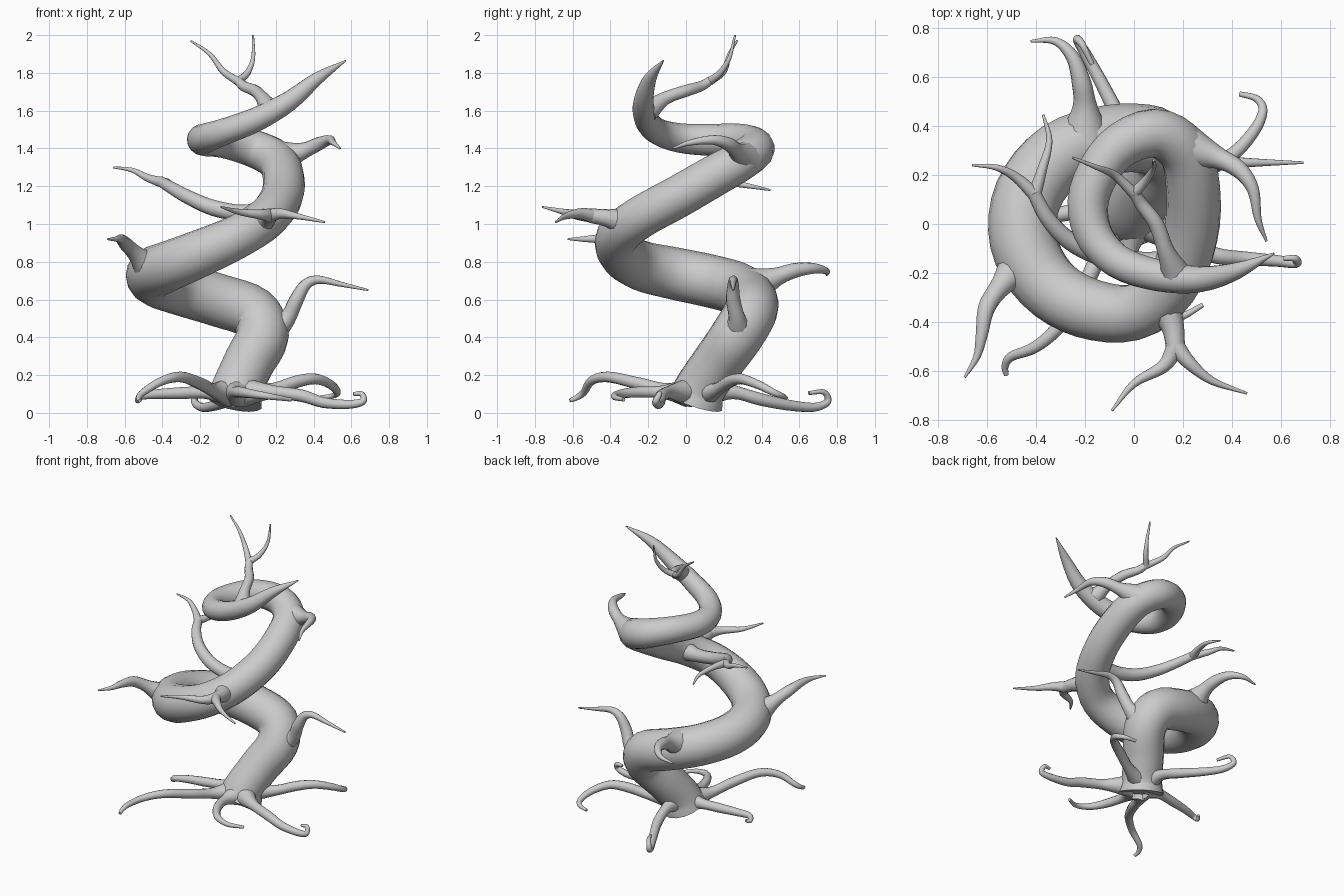
import bpy
from mathutils import Vector


def catmull(pts, steps):
    """Smooth a list of (x, y, z, radius) points."""
    p = [Vector(q) for q in pts]
    p = [2 * p[0] - p[1]] + p + [2 * p[-1] - p[-2]]
    out = []
    for i in range(1, len(p) - 2):
        a, b, c, d = p[i - 1:i + 3]
        for s in range(steps):
            t = s / steps
            out.append(0.5 * (2 * b + (c - a) * t + (2 * a - 5 * b + 4 * c - d) * t * t
                              + (3 * b - a - 3 * c + d) * t ** 3))
    return out + [p[-2]]


def limb(name, pts, sides=4, steps=5):
    """Tapered round tube along a smooth path, turned into a mesh."""
    cu = bpy.data.curves.new(name, 'CURVE')
    cu.dimensions = '3D'
    cu.bevel_depth = 1.0
    cu.bevel_resolution = sides
    cu.use_fill_caps = True
    cu.twist_mode = 'MINIMUM'
    path = catmull(pts, steps)
    sp = cu.splines.new('POLY')
    sp.points.add(len(path) - 1)
    for point, q in zip(sp.points, path):
        point.co = (q[0], q[1], q[2], 1)
        point.radius = max(q[3], 0.003)
    sp.use_smooth = True
    tmp = bpy.data.objects.new(name + "_path", cu)
    bpy.context.collection.objects.link(tmp)
    bpy.context.view_layer.update()
    me = bpy.data.meshes.new_from_object(tmp.evaluated_get(bpy.context.evaluated_depsgraph_get()))
    bpy.data.objects.remove(tmp)
    ob = bpy.data.objects.new(name, me)
    bpy.context.collection.objects.link(ob)
    return ob


def taper(pts, r0, r1=0.005, flare=1.7):
    """Add radii to a path: flared where it leaves its parent, thin at the tip."""
    n = len(pts) - 1
    rs = [r0 + (r1 - r0) * i / n for i in range(n + 1)]
    rs[0] *= flare
    return [(*p, r) for p, r in zip(pts, rs)]


# Spiral trunk
limb("trunk", [
    (-0.02, 0.05, 0.06, 0.15), (0.0, 0.08, 0.14, 0.135), (0.06, 0.17, 0.27, 0.135),
    (0.13, 0.27, 0.41, 0.14), (0.08, 0.34, 0.53, 0.14), (-0.1, 0.345, 0.595, 0.14),
    (-0.3, 0.28, 0.655, 0.14), (-0.43, 0.12, 0.70, 0.14), (-0.45, -0.07, 0.74, 0.138),
    (-0.36, -0.24, 0.78, 0.132), (-0.2, -0.34, 0.845, 0.125), (0.0, -0.36, 0.935, 0.115),
    (0.15, -0.25, 1.03, 0.112), (0.23, -0.05, 1.14, 0.112), (0.24, 0.15, 1.255, 0.11),
    (0.2, 0.3, 1.34, 0.105), (0.08, 0.37, 1.40, 0.1), (-0.08, 0.3, 1.44, 0.09),
    (-0.18, 0.13, 1.445, 0.085), (-0.17, -0.03, 1.455, 0.078), (-0.07, -0.15, 1.49, 0.07),
    (0.1, -0.21, 1.555, 0.064), (0.27, -0.225, 1.65, 0.053), (0.42, -0.19, 1.77, 0.034),
    (0.57, -0.12, 1.865, 0.004)], sides=6, steps=4)

# Spreading roots
roots = [
    [(0.03, 0.02, 0.11), (0.18, -0.08, 0.11), (0.34, -0.13, 0.09), (0.45, -0.14, 0.055),
     (0.58, -0.15, 0.045), (0.66, -0.16, 0.06), (0.655, -0.14, 0.1), (0.61, -0.14, 0.1)],
    [(0.03, 0.1, 0.11), (0.17, 0.16, 0.12), (0.31, 0.23, 0.165), (0.41, 0.29, 0.18),
     (0.49, 0.38, 0.15), (0.525, 0.46, 0.11), (0.5, 0.51, 0.09), (0.43, 0.53, 0.08)],
    [(-0.02, 0.1, 0.11), (-0.02, 0.25, 0.11), (-0.05, 0.4, 0.07), (-0.12, 0.55, 0.04),
     (-0.19, 0.68, 0.03), (-0.23, 0.75, 0.06), (-0.21, 0.73, 0.11), (-0.17, 0.65, 0.105)],
    [(-0.05, 0.03, 0.11), (-0.13, -0.1, 0.12), (-0.2, -0.25, 0.155), (-0.3, -0.41, 0.19),
     (-0.4, -0.5, 0.17), (-0.5, -0.54, 0.11), (-0.525, -0.58, 0.08), (-0.52, -0.615, 0.065)],
    [(-0.05, 0.06, 0.11), (-0.17, 0.06, 0.11), (-0.3, 0.04, 0.105), (-0.42, 0.02, 0.1),
     (-0.51, 0.0, 0.09), (-0.53, 0.02, 0.065), (-0.515, 0.05, 0.075)],
    [(0.0, 0.0, 0.11), (-0.02, -0.12, 0.11), (0.01, -0.25, 0.11), (0.08, -0.35, 0.1),
     (0.18, -0.38, 0.085), (0.28, -0.33, 0.07)],
]
for i, r in enumerate(roots):
    limb(f"root_{i + 1}", taper(r, 0.042, 0.01, 1.9))

# Single curved branches
branches = {
    "lower_right_branch": ([(0.17, 0.28, 0.43), (0.26, 0.27, 0.5), (0.31, 0.25, 0.6), (0.36, 0.25, 0.68),
                            (0.43, 0.25, 0.705), (0.55, 0.25, 0.68), (0.69, 0.25, 0.65)], 0.055),
    "back_branch": ([(-0.2, 0.36, 0.67), (-0.2, 0.48, 0.72), (-0.215, 0.58, 0.755), (-0.25, 0.68, 0.765),
                     (-0.32, 0.745, 0.75), (-0.42, 0.745, 0.73)], 0.062),
    "left_branch": ([(-0.46, -0.16, 0.76), (-0.54, -0.25, 0.84), (-0.6, -0.34, 0.9), (-0.62, -0.45, 0.92),
                     (-0.64, -0.54, 0.92), (-0.69, -0.625, 0.92)], 0.056),
    "upper_right_branch": ([(0.22, 0.31, 1.35), (0.34, 0.27, 1.385), (0.43, 0.22, 1.425), (0.485, 0.14, 1.445),
                            (0.505, 0.02, 1.43), (0.54, -0.07, 1.40)], 0.056),
}
for name, (pts, r) in branches.items():
    limb(name, taper(pts, r))

# Forked branches: stem, then two tips leaving its end
forks = {
    "front_branch": ([(0.1, -0.3, 1.0), (0.155, -0.41, 1.03), (0.17, -0.51, 1.045)], 0.06, 0.038,
                     [[(0.17, -0.5, 1.045), (0.23, -0.57, 1.055), (0.32, -0.64, 1.04), (0.46, -0.69, 1.01)],
                      [(0.17, -0.5, 1.045), (0.12, -0.58, 1.05), (0.0, -0.65, 1.065), (-0.09, -0.76, 1.09)]]),
    "long_left_branch": ([(0.16, -0.18, 1.06), (0.03, -0.16, 1.055), (-0.13, -0.13, 1.085), (-0.26, -0.07, 1.14),
                          (-0.35, 0.02, 1.19), (-0.41, 0.13, 1.225)], 0.052, 0.028,
                         [[(-0.405, 0.12, 1.22), (-0.48, 0.19, 1.245), (-0.56, 0.23, 1.285), (-0.66, 0.24, 1.30)],
                          [(-0.405, 0.12, 1.22), (-0.375, 0.22, 1.22), (-0.345, 0.34, 1.2), (-0.37, 0.445, 1.18)]]),
    "top_branch": ([(0.17, -0.2, 1.6), (0.13, -0.11, 1.665), (0.09, 0.0, 1.705), (0.03, 0.08, 1.73),
                    (0.0, 0.13, 1.76)], 0.04, 0.023,
                   [[(0.0, 0.125, 1.755), (-0.08, 0.2, 1.81), (-0.15, 0.23, 1.9), (-0.25, 0.27, 1.97)],
                    [(0.0, 0.125, 1.755), (0.05, 0.18, 1.8), (0.08, 0.23, 1.88), (0.08, 0.26, 2.0)]]),
}
for name, (stem, r0, r1, tips) in forks.items():
    limb(name + "_stem", taper(stem, r0, r1, 1.5))
    for i, t in enumerate(tips):
        limb(f"{name}_tip_{i + 1}", taper(t, r1, 0.005, 1.0))
